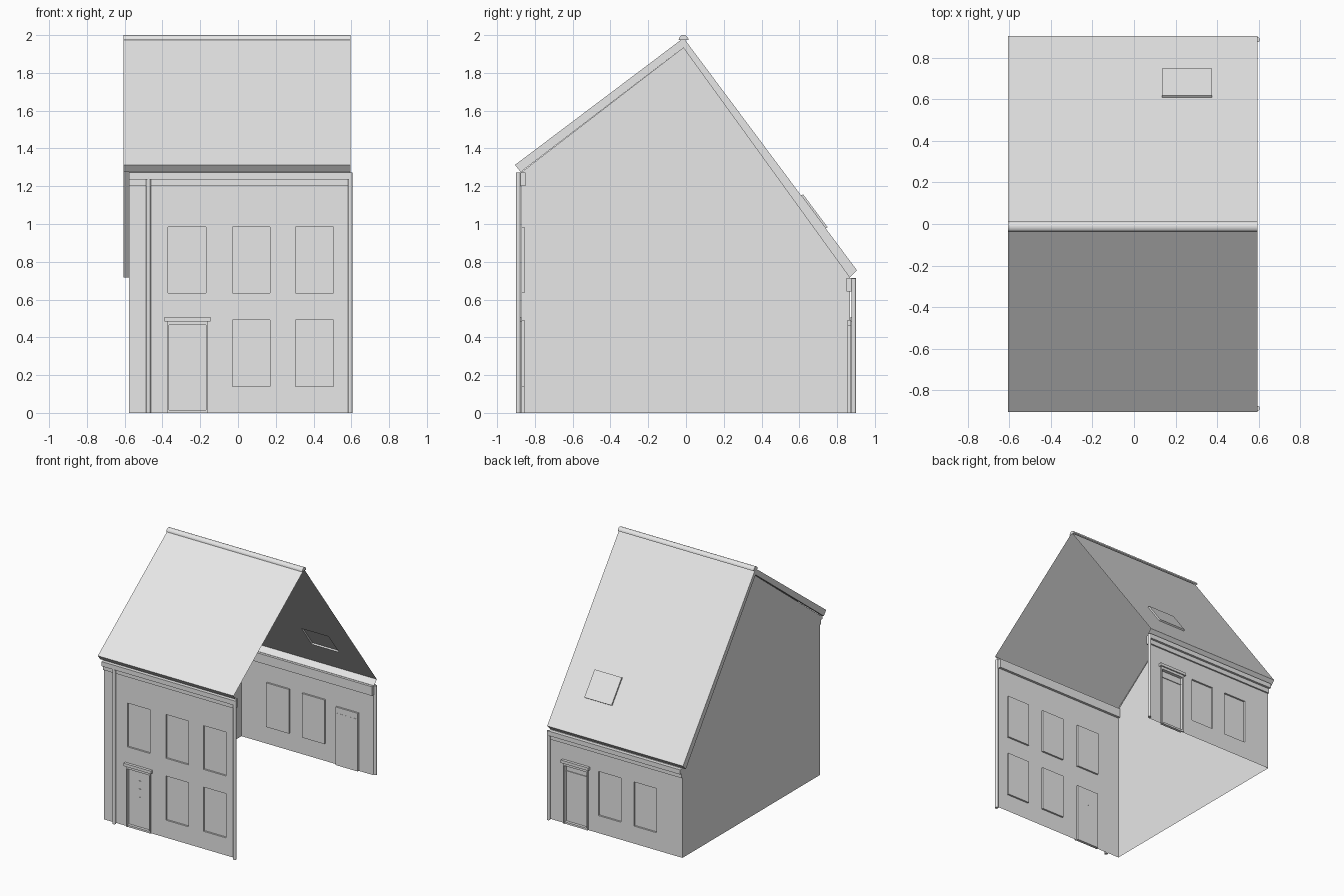
import bpy, bmesh, math
from mathutils import Vector, Matrix

cube = bpy.data.objects.get("Cube")
if cube:
    bpy.data.objects.remove(cube, do_unlink=True)

grey = bpy.data.materials.new("plain grey")
grey.use_nodes = True
grey.diffuse_color = (0.8, 0.8, 0.8, 1)
grey.node_tree.nodes["Principled BSDF"].inputs["Base Color"].default_value = (0.8, 0.8, 0.8, 1)

# Main dimensions
ROOF_L, ROOF_R = -0.607, 0.595
WALL_L, WALL_R = -0.578, 0.59
WALL_Y = 0.87
RIDGE, RIDGE_IN = (-0.013, 1.985), (-0.013, 1.935)
FRONT_EAVE, FRONT_EAVE_IN = (-0.905, 1.313), (-0.875, 1.275)
BACK_EAVE, BACK_EAVE_IN = (0.905, 0.755), (0.868, 0.718)


def finish(name, bm):
    mesh = bpy.data.meshes.new(name)
    bm.to_mesh(mesh)
    bm.free()
    mesh.materials.append(grey)
    obj = bpy.data.objects.new(name, mesh)
    bpy.context.collection.objects.link(obj)
    return obj


def sheets(name, polygons):
    bm = bmesh.new()
    for pts in polygons:
        bm.faces.new([bm.verts.new(p) for p in pts])
    bmesh.ops.remove_doubles(bm, verts=bm.verts, dist=0.0001)
    return finish(name, bm)


def box(name, x, y, z):
    bm = bmesh.new()
    size = [b - a for a, b in (x, y, z)]
    mid = [(a + b) / 2 for a, b in (x, y, z)]
    bmesh.ops.create_cube(bm, size=1, matrix=Matrix.Translation(mid) @ Matrix.Diagonal((*size, 1)))
    return finish(name, bm)


def panel(name, origin, u, v, width, height, openings, depth):
    """Flat sheet whose rectangular openings are pushed along its normal."""
    origin, u, v = Vector(origin), Vector(u).normalized(), Vector(v).normalized()
    us = sorted({0, width} | {e for o in openings for e in o[0]})
    vs = sorted({0, height} | {e for o in openings for e in o[1]})
    bm = bmesh.new()
    grid = [[bm.verts.new(origin + u * a + v * b) for a in us] for b in vs]
    pushed = []
    for j in range(len(vs) - 1):
        for i in range(len(us) - 1):
            face = bm.faces.new((grid[j][i], grid[j][i + 1], grid[j + 1][i + 1], grid[j + 1][i]))
            a, b = (us[i] + us[i + 1]) / 2, (vs[j] + vs[j + 1]) / 2
            if any(o[0][0] < a < o[0][1] and o[1][0] < b < o[1][1] for o in openings):
                pushed.append(face)
    if pushed:
        out = bmesh.ops.extrude_face_region(bm, geom=pushed)["geom"]
        bmesh.ops.delete(bm, geom=[f for f in pushed if f.is_valid], context="FACES_ONLY")
        verts = [g for g in out if isinstance(g, bmesh.types.BMVert)]
        bmesh.ops.translate(bm, verts=verts, vec=u.cross(v) * depth)
    return finish(name, bm)


# Front and back walls with recessed windows and doors
LOWER, UPPER, DOOR_Z = (0.14, 0.493), (0.635, 0.985), (0.015, 0.465)
front_door, back_door = (-0.365, -0.17), (0.265, 0.46)
front_windows = [(-0.37, -0.17), (-0.03, 0.17), (0.305, 0.505)]
back_windows = [(-0.035, 0.165), (-0.35, -0.15)]
length = WALL_R - WALL_L


def from_left(span):
    return tuple(e - WALL_L for e in span)


def from_right(span):
    return tuple(WALL_R - e for e in reversed(span))


front_open = [(from_left(w), UPPER) for w in front_windows]
front_open += [(from_left(w), LOWER) for w in front_windows[1:]]
front_open.append((from_left(front_door), DOOR_Z))
panel("front_wall", (WALL_L, -WALL_Y, 0), (1, 0, 0), (0, 0, 1), length, 1.275, front_open, -0.014)
back_open = [(from_right(w), LOWER) for w in back_windows]
back_open.append((from_right(back_door), DOOR_Z))
panel("back_wall", (WALL_R, WALL_Y, 0), (-1, 0, 0), (0, 0, 1), length, 0.718, back_open, -0.014)

# Gable wall on the closed side
outline = [(-WALL_Y, 0), FRONT_EAVE_IN, RIDGE_IN, BACK_EAVE_IN, (WALL_Y, 0)]
outline[1] = (-WALL_Y, FRONT_EAVE_IN[1])
sheets("gable_wall", [[(WALL_L, y, z) for y, z in outline]])

# Roof slopes; the rear one carries a raised skylight
span = ROOF_R - ROOF_L
rise = Vector((0, RIDGE[0] - FRONT_EAVE[0], RIDGE[1] - FRONT_EAVE[1]))
panel("front_roof", (ROOF_L, *FRONT_EAVE), (1, 0, 0), rise, span, rise.length, [], 0)
rise = Vector((0, RIDGE[0] - BACK_EAVE[0], RIDGE[1] - BACK_EAVE[1]))
per_y = rise.length / -rise.y
skylight = ((ROOF_R - 0.375, ROOF_R - 0.135), ((0.905 - 0.74) * per_y, (0.905 - 0.61) * per_y))
panel("back_roof", (ROOF_R, *BACK_EAVE), (-1, 0, 0), rise, span, rise.length, [skylight], 0.012)

# Roof edges: verge board, narrow soffit and eave board
for side, eave, inner in (("front", FRONT_EAVE, FRONT_EAVE_IN), ("back", BACK_EAVE, BACK_EAVE_IN)):
    sheets(side + "_roof_edge", [
        [(ROOF_L, *p) for p in (eave, RIDGE, RIDGE_IN, inner)],
        [(ROOF_L, *inner), (ROOF_L, *RIDGE_IN), (WALL_L, *RIDGE_IN), (WALL_L, *inner)],
        [(ROOF_L, *eave), (ROOF_L, *inner), (ROOF_R, *inner), (ROOF_R, *eave)]])

# Rounded ridge cap
arc = [(RIDGE[0] + 0.026 * math.cos(t), 1.974 + 0.026 * math.sin(t))
       for t in (math.pi * k / 10 for k in range(11))]
cap = [[(ROOF_L, *a), (ROOF_R, *a), (ROOF_R, *b), (ROOF_L, *b)] for a, b in zip(arc, arc[1:])]
cap += [[(x, *p) for p in arc] for x in (ROOF_L, ROOF_R)]
sheets("ridge_cap", cap)

# Gutters, frieze boards and door surrounds, front and back
for side, s, top, door in (("front", -1, 1.273, front_door), ("back", 1, 0.715, back_door)):
    def depth(near, far):
        return tuple(sorted((s * near, s * far)))
    box(side + "_frieze", (WALL_L, WALL_R), depth(0.85, 0.882), (top - 0.073, top))
    box(side + "_gutter", (WALL_L, WALL_R), depth(0.88, 0.9), (top - 0.037, top))
    a, b = door
    for part, x in (("left", (b, b + 0.01)), ("right", (a - 0.01, a))):
        box(f"{side}_door_{part}_jamb", x, depth(WALL_Y, 0.882), (0, 0.475))
    box(side + "_door_head", (a - 0.01, b + 0.01), depth(WALL_Y, 0.882), (0.465, 0.485))
    box(side + "_door_cornice", (a - 0.024, b + 0.024), depth(WALL_Y, 0.892), (0.485, 0.508))
    box(side + "_door_step", (a, b), depth(0.856, 0.878), (0, 0.015))

# Door details
for k in range(3):
    z = 0.2 + 0.065 * k
    box(f"door_light_{k + 1}", (-0.276, -0.258), (-0.86, -0.855), (z, z + 0.055))
box("back_door_transom", back_door, (0.855, 0.862), (0.41, 0.418))

# Downpipes
for name, x, y, top in (("front_right_downpipe", -0.474, -0.888, 1.25),
                        ("front_left_downpipe", 0.594, -0.888, 1.273),
                        ("back_left_downpipe", 0.594, 0.888, 0.712)):
    bm = bmesh.new()
    bmesh.ops.create_cone(bm, cap_ends=True, segments=12, radius1=0.0125, radius2=0.0125,
                          depth=top, matrix=Matrix.Translation((x, y, top / 2)))
    finish(name, bm)
